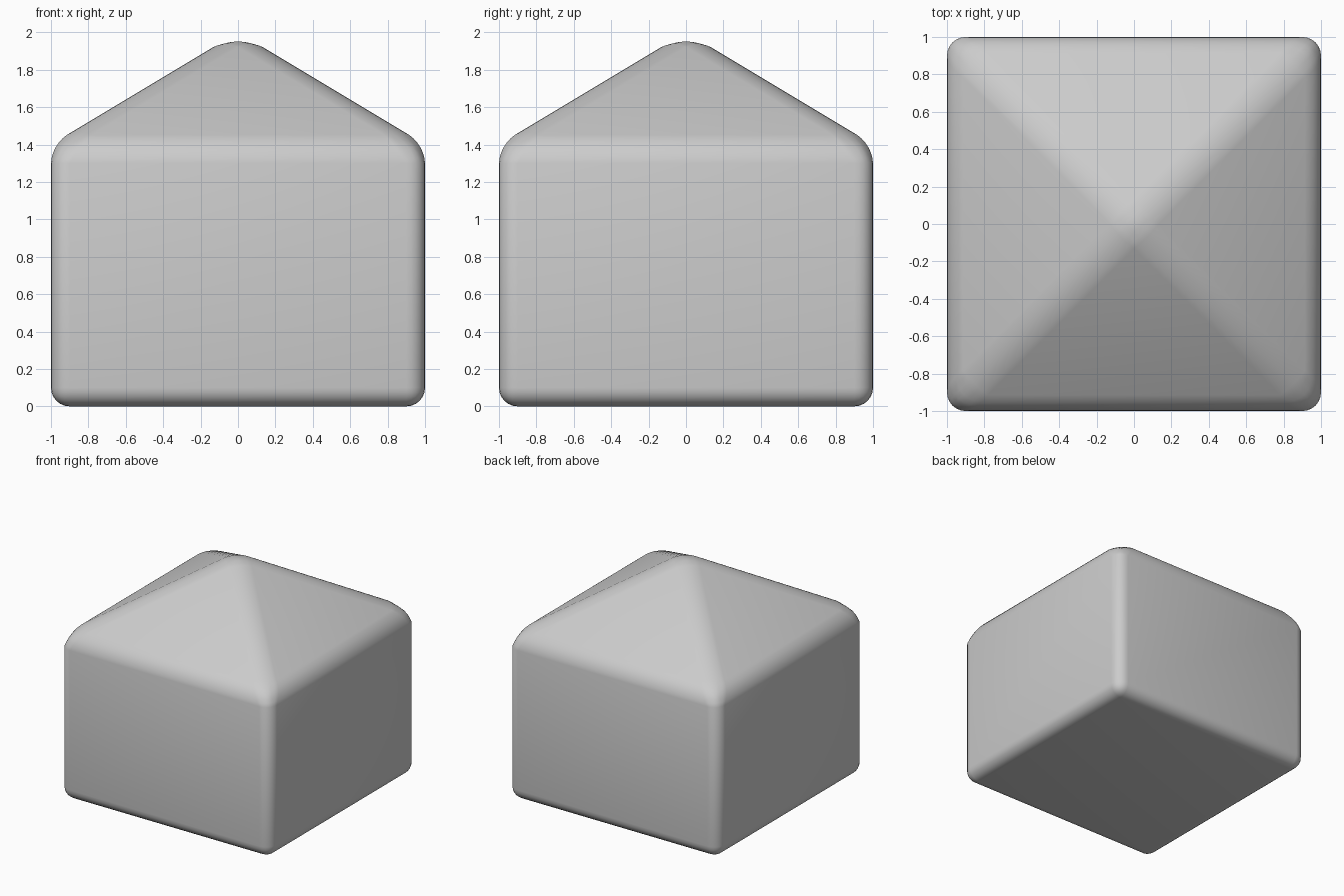
import bpy, bmesh

if "Cube" in bpy.data.objects:
    bpy.data.objects.remove(bpy.data.objects["Cube"])

HALF, EAVE, PEAK = 1.0, 1.4, 2.0

# Square block with a low pyramid roof
bm = bmesh.new()
corners = [(-HALF, -HALF), (HALF, -HALF), (HALF, HALF), (-HALF, HALF)]
base = [bm.verts.new((x, y, 0)) for x, y in corners]
eave = [bm.verts.new((x, y, EAVE)) for x, y in corners]
apex = bm.verts.new((0, 0, PEAK))
bm.faces.new(base[::-1])
for i in range(4):
    j = (i + 1) % 4
    bm.faces.new((base[i], base[j], eave[j], eave[i]))
    bm.faces.new((eave[i], eave[j], apex))

mesh = bpy.data.meshes.new("rounded_house_block")
bm.to_mesh(mesh)
bm.free()
block = bpy.data.objects.new("rounded_house_block", mesh)
bpy.context.collection.objects.link(block)

# Round every edge, including the hips and the peak
bevel = block.modifiers.new("rounded_edges", 'BEVEL')
bevel.width = 0.1
bevel.segments = 6
bevel.limit_method = 'NONE'

# Smooth shading over the whole block
mesh.shade_smooth()
